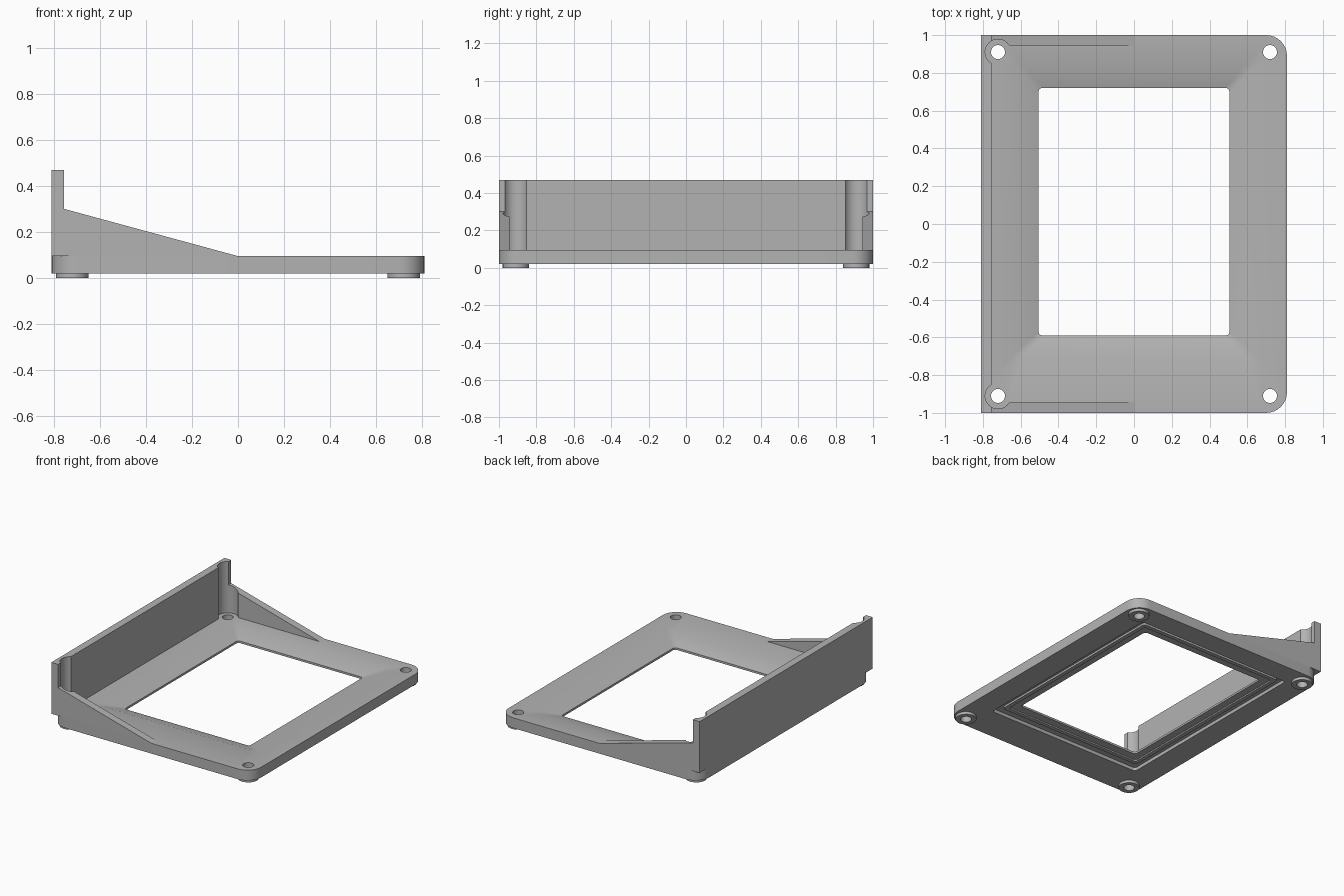
import bpy, bmesh, math

cube = bpy.data.objects.get("Cube")
if cube:
    bpy.data.objects.remove(cube, do_unlink=True)

grey = bpy.data.materials.new("plain grey")
grey.use_nodes = True
grey.diffuse_color = (0.45, 0.45, 0.45, 1)
grey.node_tree.nodes["Principled BSDF"].inputs["Base Color"].default_value = grey.diffuse_color

W, L = 0.81, 1.0              # half width and half length
Z0, Z1, TOP = 0.02, 0.095, 0.47
HX, HY = 0.72, 0.91           # screw positions
WALL_X, SIDE_Y = -0.755, 0.945


def finish(name, bm):
    bmesh.ops.recalc_face_normals(bm, faces=bm.faces)
    mesh = bpy.data.meshes.new(name)
    bm.to_mesh(mesh)
    bm.free()
    mesh.materials.append(grey)
    obj = bpy.data.objects.new(name, mesh)
    bpy.context.collection.objects.link(obj)
    return obj


def activate(obj):
    bpy.ops.object.select_all(action='DESELECT')
    obj.select_set(True)
    bpy.context.view_layer.objects.active = obj


def smooth(obj):
    activate(obj)
    bpy.ops.object.shade_smooth_by_angle(angle=math.radians(25))


def cylinder(name, x, y, r, z0, z1):
    bm = bmesh.new()
    bmesh.ops.create_cone(bm, cap_ends=True, segments=48, radius1=r, radius2=r, depth=z1 - z0)
    bmesh.ops.translate(bm, verts=bm.verts, vec=(x, y, (z0 + z1) / 2))
    return finish(name, bm)


def cut(obj, cutter):
    mod = obj.modifiers.new("cut", 'BOOLEAN')
    mod.operation, mod.solver, mod.object = 'DIFFERENCE', 'EXACT', cutter
    activate(obj)
    bpy.ops.object.modifier_apply(modifier=mod.name)
    bpy.data.objects.remove(cutter, do_unlink=True)


def prism(name, outline, y0, y1):
    """Extrude an x-z outline along y."""
    bm = bmesh.new()
    face = bm.faces.new([bm.verts.new((x, y0, z)) for x, z in outline])
    moved = bmesh.ops.extrude_face_region(bm, geom=[face])["geom"]
    verts = [v for v in moved if isinstance(v, bmesh.types.BMVert)]
    bmesh.ops.translate(bm, verts=verts, vec=(0, y1 - y0, 0))
    return finish(name, bm)


def rounded_loop(bm, hx, y0, y1, r, z, seg=8):
    verts = []
    corners = ((hx - r, y1 - r), (r - hx, y1 - r), (r - hx, y0 + r), (hx - r, y0 + r))
    for i, (cx, cy) in enumerate(corners):
        for k in range(seg + 1):
            a = math.pi / 2 * (i + k / seg)
            verts.append(bm.verts.new((cx + r * math.cos(a), cy + r * math.sin(a), z)))
    return verts


# Base frame: closed chain of rounded rectangles (half x, y min, y max, radius, z)
bm = bmesh.new()
loops = [rounded_loop(bm, *p) for p in (
    (W, -L, L, 0.11, Z0),
    (W, -L, L, 0.11, Z1),
    (0.63, -0.71, 0.86, 0.03, Z1),          # sloped bezel
    (0.505, -0.59, 0.72, 0.02, 0.055),
    (0.505, -0.59, 0.72, 0.02, 0.04),       # opening lip
    (0.56, -0.65, 0.78, 0.02, 0.04),        # stepped pocket below
    (0.56, -0.65, 0.78, 0.02, 0.03),
    (0.59, -0.68, 0.81, 0.02, 0.03),
    (0.59, -0.68, 0.81, 0.02, 0.045),
    (0.63, -0.74, 0.84, 0.02, 0.045),
    (0.63, -0.74, 0.84, 0.02, Z0),
)]
for a, b in zip(loops, loops[1:] + loops[:1]):
    for i in range(len(a)):
        j = (i + 1) % len(a)
        bm.faces.new((a[i], a[j], b[j], b[i]))
frame = finish("base_frame", bm)

# Screw holes and ring feet
for sx, side in ((-1, "right"), (1, "left")):
    for sy, end in ((-1, "front"), (1, "back")):
        x, y = sx * HX, sy * HY
        cut(frame, cylinder("hole_cutter", x, y, 0.037, -0.1, 0.2))
        foot = cylinder(f"{end}_{side}_foot", x, y, 0.07, 0, Z0)
        cut(foot, cylinder("hole_cutter", x, y, 0.037, -0.1, 0.2))
        smooth(foot)
smooth(frame)

# Tall wall and the two sloping gussets, relieved around the screws
wall = prism("tall_wall", [(-W, Z1), (WALL_X, Z1), (WALL_X, TOP), (-W, TOP)], -L, L)
for sy, end in ((-1, "front"), (1, "back")):
    gusset = prism(f"{end}_gusset", [(WALL_X, Z1), (0, Z1), (WALL_X, 0.30)], sy * SIDE_Y, sy * L)
    for part in (wall, gusset):
        cut(part, cylinder("relief_cutter", -HX, sy * HY, 0.068, Z1 - 0.05, 0.6))
    smooth(gusset)
smooth(wall)
